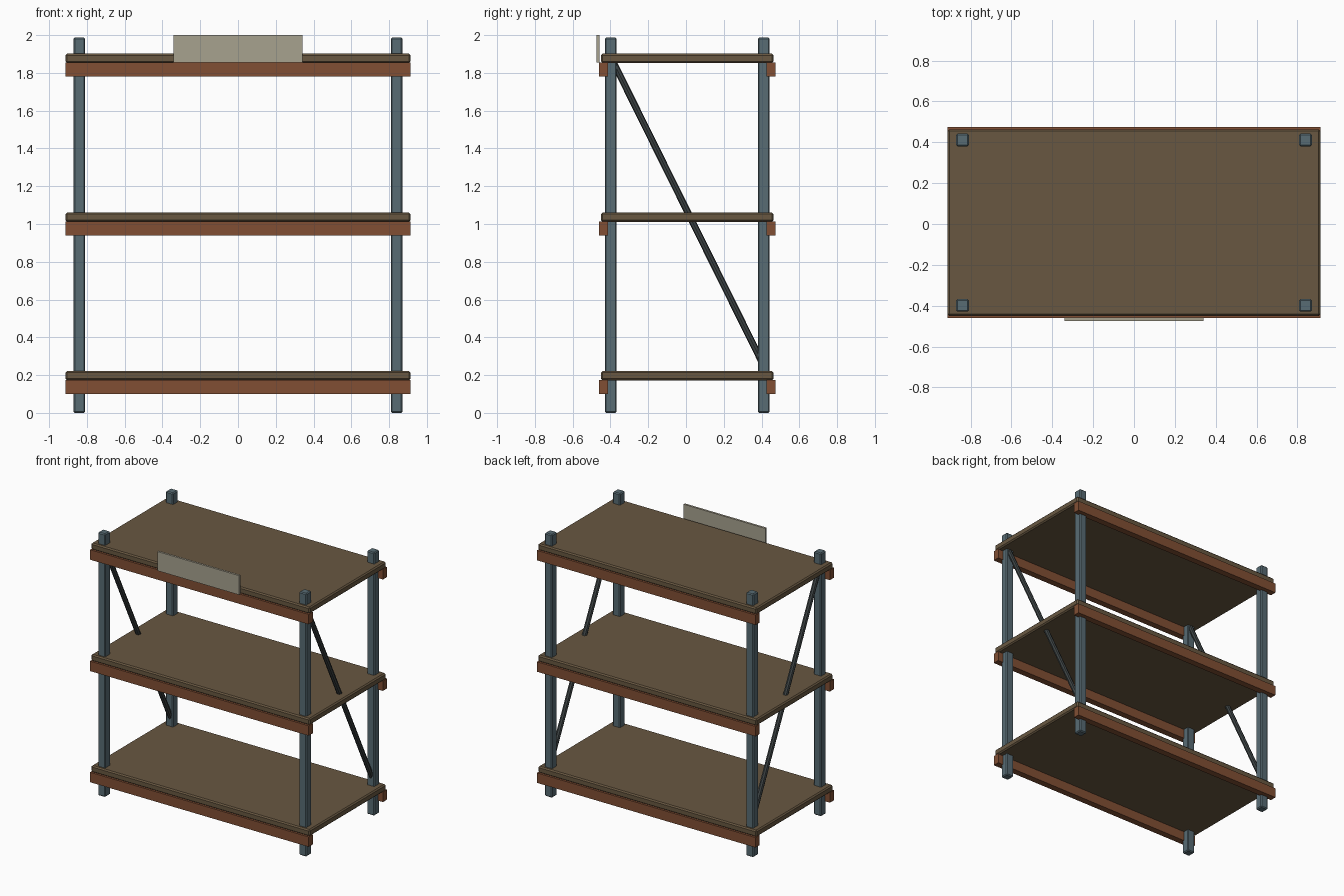
import bpy, math
from mathutils import Vector

if "Cube" in bpy.data.objects:
    bpy.data.objects.remove(bpy.data.objects["Cube"])


def material(name, rgb):
    m = bpy.data.materials.new(name)
    m.diffuse_color = (*rgb, 1.0)
    m.use_nodes = True
    m.node_tree.nodes["Principled BSDF"].inputs["Base Color"].default_value = m.diffuse_color
    return m


STEEL = material("blue grey steel", (0.098, 0.150, 0.175))
WOOD = material("brown board", (0.140, 0.097, 0.053))
RUST = material("rust orange", (0.220, 0.078, 0.034))
DARK = material("dark brace", (0.048, 0.058, 0.060))
CARD = material("beige card", (0.390, 0.360, 0.275))

YC = 0.0065  # depth centre of the rack (the sign plate sticks out in front)


def box(name, lo, hi, mat, bevel=0.0):
    lo, hi = Vector(lo), Vector(hi)
    bpy.ops.mesh.primitive_cube_add(size=1, location=(lo + hi) / 2)
    o = bpy.context.object
    o.name = name
    o.scale = hi - lo
    bpy.ops.object.transform_apply(location=False, rotation=False, scale=True)
    o.data.materials.append(mat)
    if bevel:
        b = o.modifiers.new("edge", 'BEVEL')
        b.width = bevel
        b.segments = 1
    return o


def rod(name, a, b, radius, mat):
    a, b = Vector(a), Vector(b)
    bpy.ops.mesh.primitive_cylinder_add(vertices=8, radius=radius,
                                        depth=(b - a).length, location=(a + b) / 2)
    o = bpy.context.object
    o.name = name
    o.rotation_euler = (b - a).to_track_quat('Z', 'Y').to_euler()
    o.data.materials.append(mat)
    return o


# Corner posts and diagonal side braces
for sx, side in ((-1, "left"), (1, "right")):
    x = sx * 0.84
    for sy, end in ((-1, "front"), (1, "back")):
        y = YC + sy * 0.405
        box(f"post_{end}_{side}", (x - 0.031, y - 0.031, 0),
            (x + 0.031, y + 0.031, 1.987), STEEL, 0.007)
    rod(f"brace_{side}", (x, YC - 0.395, 1.865), (x, YC + 0.395, 0.27), 0.018, DARK)

# Shelf boards with long beams under the front and back edges
for name, z in (("bottom", 0.172), ("middle", 1.011), ("top", 1.852)):
    box(f"shelf_{name}", (-0.913, YC - 0.457, z), (0.913, YC + 0.457, z + 0.050),
        WOOD, 0.009)
    for sy, end in ((-1, "front"), (1, "back")):
        y = YC + sy * 0.443
        box(f"beam_{name}_{end}", (-0.913, y - 0.0245, z - 0.072),
            (0.913, y + 0.0245, z + 0.003), RUST)

# Blank sign plate on the front of the top shelf
box("sign_plate", (-0.341, -0.475, 1.855), (0.341, -0.459, 2.0), CARD)
